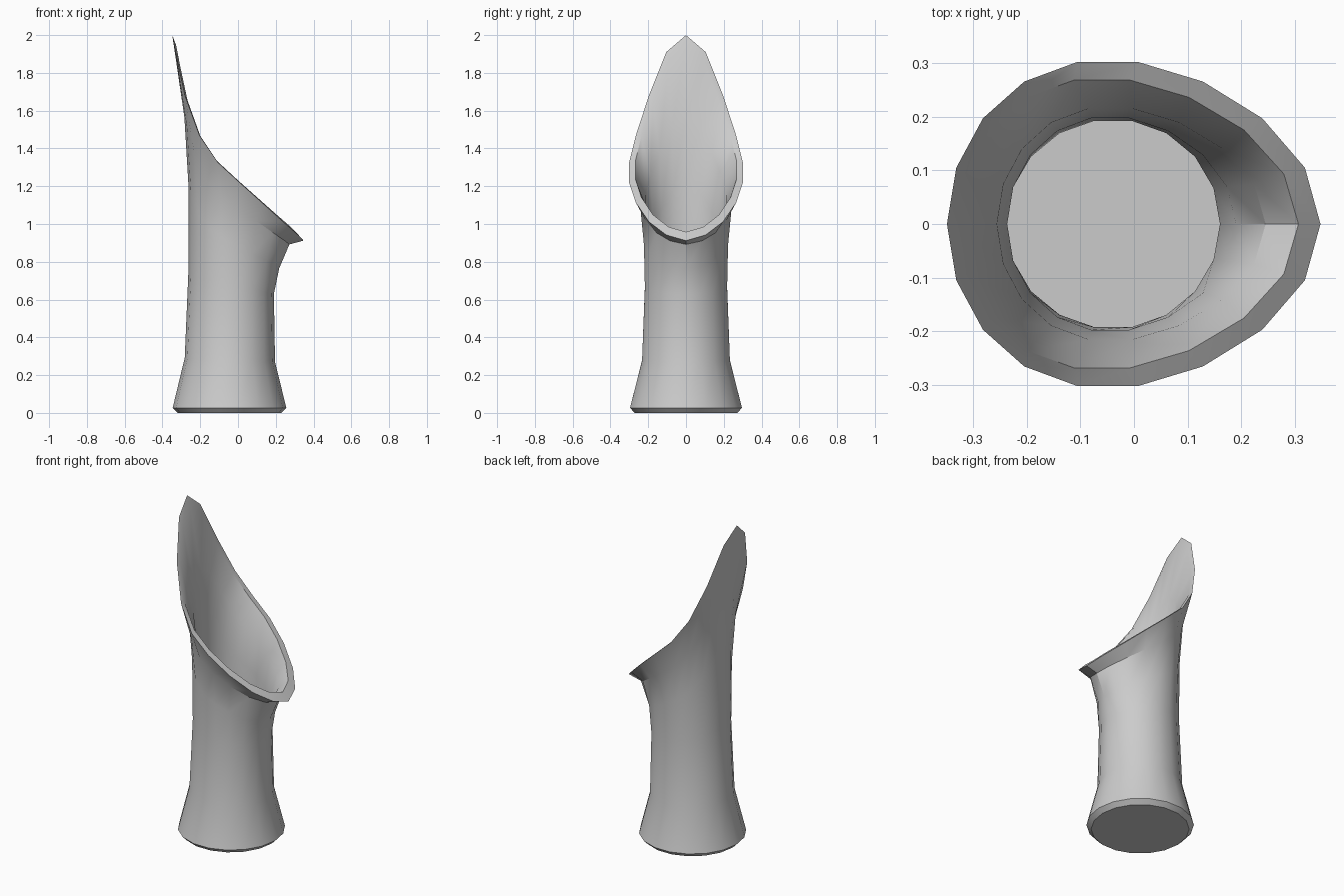
import bpy, bmesh, math

if "Cube" in bpy.data.objects:
    bpy.data.objects.remove(bpy.data.objects["Cube"])

SIDES = 18
# rim height from the low front lip (0 deg) to the tall back tip (180 deg), every 20 deg
RIM_Z = [0.912, 0.942, 1.012, 1.112, 1.22, 1.325, 1.47, 1.68, 1.91, 2.0]


def ring(bm, x_left, x_right, half_y, z, slope=0.0, skew=0.0):
    """Egg-shaped loop; slope sets how far it follows the slanted rim."""
    verts = []
    for i in range(SIDES):
        a = 2 * math.pi * i / SIDES
        rim = RIM_Z[min(i, SIDES - i)] - RIM_Z[0]
        c, s = math.cos(a), math.sin(a)
        x = (x_left + x_right) / 2 + (x_right - x_left) / 2 * c
        x -= skew * s * s * (1 + 0.4 * c)
        verts.append(bm.verts.new((x, half_y * s, z + slope * rim)))
    return verts


# outer wall from the foot up, over the lip, then down the inside to the floor
PROFILE = [
    (-0.32, 0.23, 0.275, 0.0, 0.0, 0.0),
    (-0.346, 0.256, 0.301, 0.026, 0.0, 0.0),
    (-0.282, 0.196, 0.236, 0.27, 0.02, 0.0),
    (-0.263, 0.190, 0.221, 0.63, 0.10, 0.0),
    (-0.262, 0.218, 0.226, 0.765, 0.40, 0.022),
    (-0.284, 0.272, 0.245, 0.892, 0.62, 0.04),
    (-0.348, 0.347, 0.306, 0.912, 1.0, 0.05),
    (-0.328, 0.306, 0.272, 0.958, 0.91, 0.05),
    (-0.255, 0.245, 0.218, 0.915, 0.60, 0.04),
    (-0.236, 0.190, 0.200, 0.775, 0.40, 0.022),
    (-0.238, 0.160, 0.195, 0.63, 0.10, 0.0),
    (-0.254, 0.168, 0.209, 0.27, 0.02, 0.0),
    (-0.312, 0.222, 0.267, 0.03, 0.0, 0.0),
]

bm = bmesh.new()
rings = [ring(bm, *p) for p in PROFILE]
for low, high in zip(rings, rings[1:]):
    for i in range(SIDES):
        j = (i + 1) % SIDES
        bm.faces.new((low[i], low[j], high[j], high[i]))
# underside and inner floor
bm.faces.new(rings[0][::-1])
bm.faces.new(rings[-1])
bmesh.ops.recalc_face_normals(bm, faces=bm.faces)

mesh = bpy.data.meshes.new("slanted_vase")
bm.to_mesh(mesh)
bm.free()
vase = bpy.data.objects.new("slanted_vase", mesh)
bpy.context.collection.objects.link(vase)
bpy.context.view_layer.objects.active = vase
vase.select_set(True)
bpy.ops.object.shade_smooth_by_angle(angle=math.radians(30))
